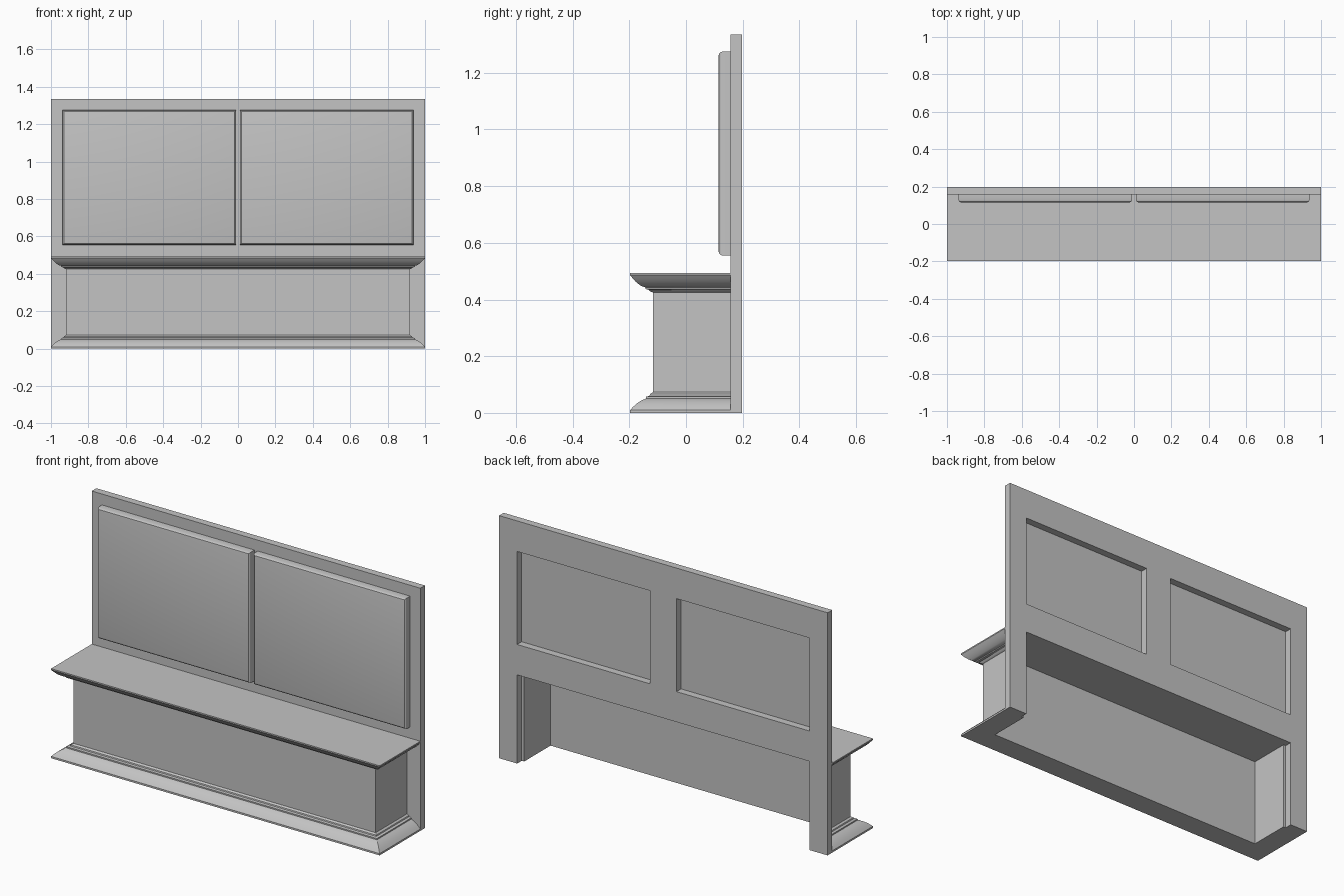
import bpy
import bmesh

cube = bpy.data.objects.get("Cube")
if cube:
    bpy.data.objects.remove(cube, do_unlink=True)

GREY = (0.55, 0.55, 0.55, 1)
grey = bpy.data.materials.new("plain grey")
grey.use_nodes = True
grey.diffuse_color = GREY
grey.node_tree.nodes["Principled BSDF"].inputs["Base Color"].default_value = GREY

BACK, JOIN, FRONT = 0.197, 0.157, 0.117   # depths of the panel planes
HEIGHT, SEAT = 1.335, 0.493


def finish(bm, name):
    bmesh.ops.recalc_face_normals(bm, faces=bm.faces)
    mesh = bpy.data.meshes.new(name)
    bm.to_mesh(mesh)
    bm.free()
    obj = bpy.data.objects.new(name, mesh)
    mesh.materials.append(grey)
    bpy.context.collection.objects.link(obj)
    bpy.ops.object.select_all(action="DESELECT")
    bpy.context.view_layer.objects.active = obj
    obj.select_set(True)
    bpy.ops.object.shade_smooth_by_angle(angle=0.5)
    return obj


def curve(a, c, b, steps=6):
    """Rounded moulding section from a to b, bulging towards c."""
    pts = []
    for i in range(steps + 1):
        t = i / steps
        pts.append(tuple((1 - t) ** 2 * p + 2 * t * (1 - t) * q + t * t * r
                         for p, q, r in zip(a, c, b)))
    return pts


# Back board: a grid of cells, leaving out the two windows and the leg opening
xs = [-1, -0.89, -0.08, 0.08, 0.89, 1]
zs = [0, 0.488, 0.655, 1.167, HEIGHT]
bm = bmesh.new()
grid = [[bm.verts.new((x, JOIN, z)) for x in xs] for z in zs]
for row in range(len(zs) - 1):
    for col in range(len(xs) - 1):
        leg_opening = row == 0 and 0 < col < 4
        window = row == 2 and col in (1, 3)
        if not (leg_opening or window):
            bm.faces.new((grid[row][col], grid[row][col + 1],
                          grid[row + 1][col + 1], grid[row + 1][col]))
bmesh.ops.delete(bm, geom=[v for v in bm.verts if not v.link_faces], context="VERTS")
extruded = bmesh.ops.extrude_face_region(bm, geom=bm.faces[:], use_keep_orig=True)
moved = [v for v in extruded["geom"] if isinstance(v, bmesh.types.BMVert)]
bmesh.ops.translate(bm, verts=moved, vec=(0, BACK - JOIN, 0))
finish(bm, "back_board")

# Raised front panels with rounded front edges
for side, name in ((1, "left_panel"), (-1, "right_panel")):
    bm = bmesh.new()
    bmesh.ops.create_cube(bm, size=1)
    bmesh.ops.scale(bm, vec=(0.928, JOIN - 0.115, 0.72), verts=bm.verts)
    bmesh.ops.translate(bm, verts=bm.verts, vec=(side * 0.474, (JOIN + 0.115) / 2, 0.915))
    edges = [e for e in bm.edges if all(v.co.y < 0.12 for v in e.verts)]
    bmesh.ops.bevel(bm, geom=edges, offset=0.015, segments=3, profile=0.5, affect="EDGES")
    finish(bm, name)

# Seat: moulded section (distance out from the wall, height) swept round three sides
profile = [(-0.045, 0.488), (-0.045, 0), (0.08, 0)]
profile += curve((0.08, 0.01), (0.054, 0.041), (0.025, 0.05))
profile += [(0.025, 0.057), (0.012, 0.06), (0.01, 0.066), (0, 0.073)]
profile += [(0, 0.425), (0.008, 0.428), (0.014, 0.434), (0.026, 0.437)]
profile += curve((0.026, 0.443), (0.053, 0.448), (0.08, 0.486))
profile += [(0.08, SEAT)]

bm = bmesh.new()
rings = []
for out, z in profile:
    x, y = 0.92 + out, -FRONT - out
    rings.append([bm.verts.new(p) for p in
                  ((-x, JOIN, z), (-x, y, z), (x, y, z), (x, JOIN, z))])
for low, high in zip(rings, rings[1:]):
    for i in range(3):
        bm.faces.new((low[i], low[i + 1], high[i + 1], high[i]))
bm.faces.new(rings[0])                      # underside of seat
bm.faces.new(rings[-1])                     # seat top
bm.faces.new([r[0] for r in rings] + [r[3] for r in reversed(rings)])  # back edge
finish(bm, "bench_seat")
